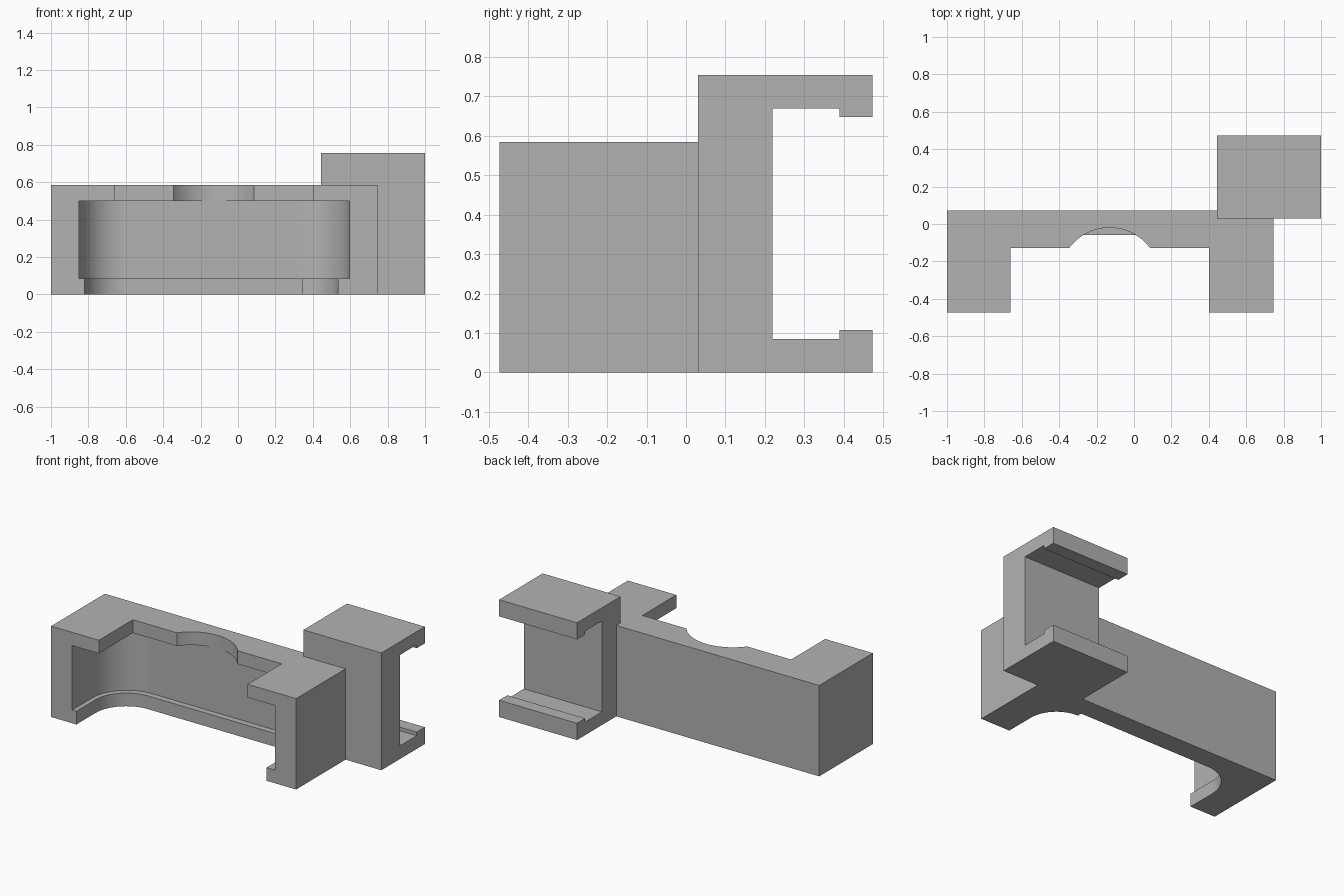
import bpy
import bmesh
from math import sin, cos, radians, asin

if "Cube" in bpy.data.objects:
    bpy.data.objects.remove(bpy.data.objects["Cube"], do_unlink=True)

grey = bpy.data.materials.new("plain grey")
grey.use_nodes = True
grey.diffuse_color = (0.448, 0.448, 0.448, 1)
grey.node_tree.nodes["Principled BSDF"].inputs["Base Color"].default_value = grey.diffuse_color


def prism(name, outline, low, high, axis="z"):
    """Extrude an outline along z (points x, y) or along x (points y, z)."""
    bm = bmesh.new()
    place = (lambda a, b: (a, b, low)) if axis == "z" else (lambda a, b: (low, a, b))
    face = bm.faces.new([bm.verts.new(place(a, b)) for a, b in outline])
    moved = bmesh.ops.extrude_face_region(bm, geom=[face])["geom"]
    step = (0, 0, high - low) if axis == "z" else (high - low, 0, 0)
    bmesh.ops.translate(bm, vec=step, verts=[v for v in moved if isinstance(v, bmesh.types.BMVert)])
    bmesh.ops.recalc_face_normals(bm, faces=bm.faces)
    mesh = bpy.data.meshes.new(name)
    bm.to_mesh(mesh)
    bm.free()
    mesh.materials.append(grey)
    obj = bpy.data.objects.new(name, mesh)
    bpy.context.collection.objects.link(obj)
    return obj


def arc(cx, cy, r, start, end, n=20):
    turn = [radians(start + (end - start) * i / n) for i in range(n + 1)]
    return [(cx + r * cos(t), cy + r * sin(t)) for t in turn]


def combine(target, tool, operation):
    tool.hide_render = True
    mod = target.modifiers.new(operation.lower(), "BOOLEAN")
    mod.operation, mod.solver, mod.object = operation, "EXACT", tool
    bpy.context.view_layer.objects.active = target
    bpy.ops.object.modifier_apply(modifier=mod.name)
    bpy.data.objects.remove(tool, do_unlink=True)


FRONT, BACK = -0.473, 0.073
OPEN = -0.6          # cutters reach past the front face
LEFT_C, RIGHT_C = -0.6, 0.345   # corner arc centres of the pocket

# Holder block
body = prism("holder_with_clip", [(-1, FRONT), (0.745, FRONT), (0.745, BACK), (-1, BACK)], 0, 0.585)

# Rounded pocket, open at the front
pocket = prism("pocket_cutter",
               [(LEFT_C - 0.25, OPEN), (RIGHT_C + 0.25, OPEN)]
               + arc(RIGHT_C, -0.27, 0.25, 0, 90) + arc(LEFT_C, -0.27, 0.25, 90, 180),
               0.085, 0.5)
combine(body, pocket, "DIFFERENCE")

# Floor opening, leaving a narrow ledge with a small step on one side
floor = prism("floor_cutter",
              [(LEFT_C - 0.22, OPEN), (RIGHT_C + 0.19, OPEN)]
              + arc(RIGHT_C, -0.28, 0.19, 0, 90) + [(RIGHT_C, -0.06)]
              + arc(LEFT_C, -0.28, 0.22, 90, 180),
              -0.1, 0.2)
combine(body, floor, "DIFFERENCE")

# Top opening with a finger scoop
r = 0.27
half = radians(90) - asin(0.163 / r)
spread = half * 180 / radians(180)
top = prism("top_cutter",
            [(-0.66, OPEN), (0.4, OPEN), (0.4, -0.127)]
            + arc(-0.13, -0.29, r, 90 - spread, 90 + spread, 32) + [(-0.66, -0.127)],
            0.4, 0.7)
combine(body, top, "DIFFERENCE")

# Rear clip with lipped jaws
clip = prism("rear_clip",
             [(0.03, 0), (0.473, 0), (0.473, 0.108), (0.39, 0.108), (0.39, 0.085), (0.22, 0.085),
              (0.22, 0.67), (0.39, 0.67), (0.39, 0.648), (0.473, 0.648), (0.473, 0.755), (0.03, 0.755)],
             0.445, 1, axis="x")
combine(body, clip, "UNION")

bpy.ops.object.select_all(action="DESELECT")
body.select_set(True)
bpy.context.view_layer.objects.active = body
bpy.ops.object.shade_smooth_by_angle(angle=radians(25))
